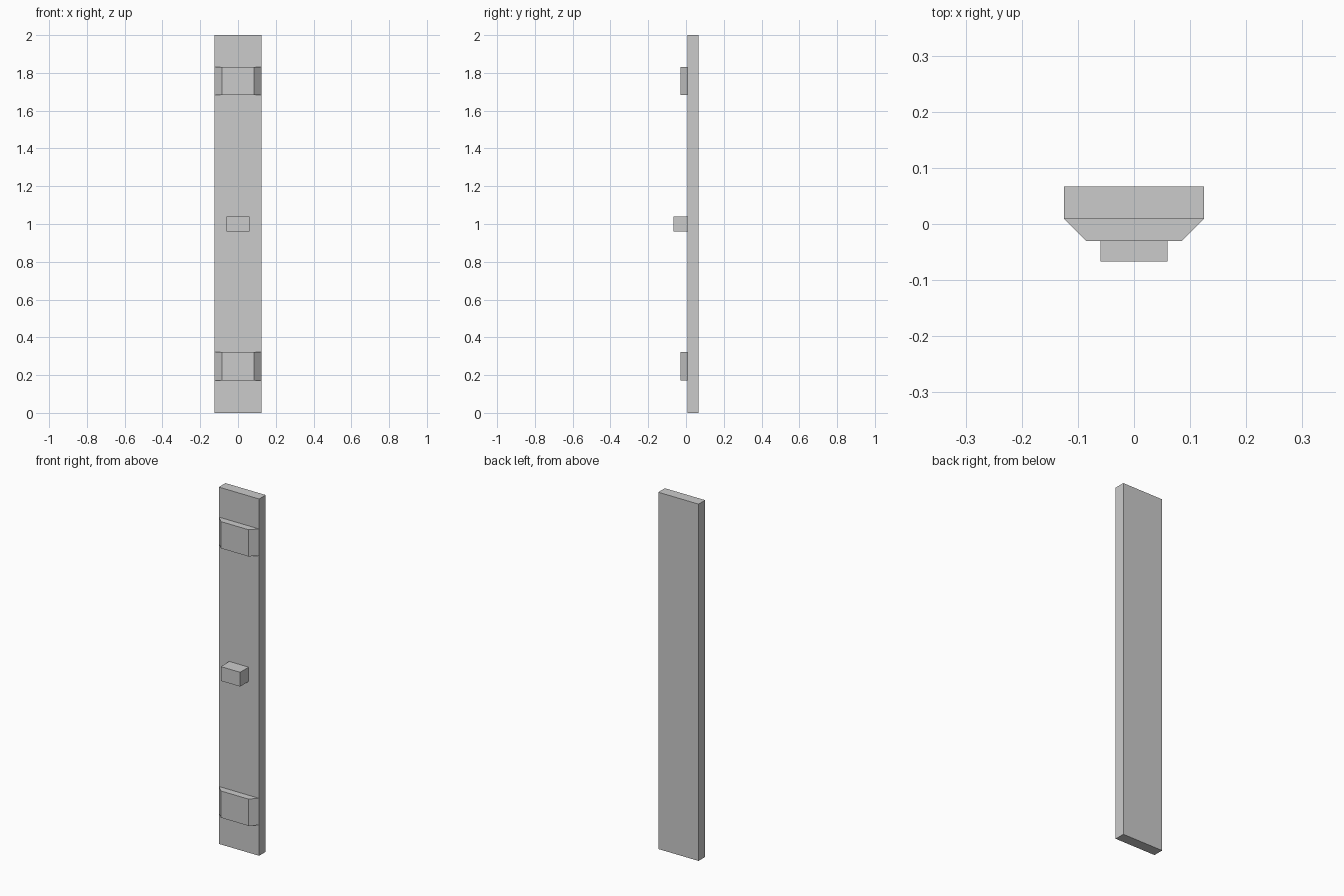
import bpy, bmesh

if "Cube" in bpy.data.objects:
    bpy.data.objects.remove(bpy.data.objects["Cube"])

FRONT, BACK = 0.0085, 0.067


def prism(name, outline, z0, z1):
    """Extrude a plan outline (x, y) from z0 up to z1."""
    bm = bmesh.new()
    face = bm.faces.new([bm.verts.new((x, y, z0)) for x, y in outline])
    top = bmesh.ops.extrude_face_region(bm, geom=[face])["geom"]
    bmesh.ops.translate(bm, vec=(0, 0, z1 - z0),
                        verts=[g for g in top if isinstance(g, bmesh.types.BMVert)])
    bmesh.ops.recalc_face_normals(bm, faces=bm.faces)
    mesh = bpy.data.meshes.new(name)
    bm.to_mesh(mesh)
    bm.free()
    obj = bpy.data.objects.new(name, mesh)
    bpy.context.collection.objects.link(obj)
    return obj


def rect(half, y0, y1):
    return [(-half, y0), (half, y0), (half, y1), (-half, y1)]


# Tall flat board
prism("board", rect(0.125, FRONT, BACK), 0, 2)

# Tapered raised pads near each end
pad = [(-0.085, -0.03), (0.085, -0.03), (0.124, FRONT), (-0.124, FRONT)]
for name, z in (("lower_pad", 0.247), ("upper_pad", 1.757)):
    prism(name, pad, z - 0.075, z + 0.075)

# Small block at mid height
prism("centre_block", rect(0.06, -0.067, FRONT), 0.96, 1.04)
